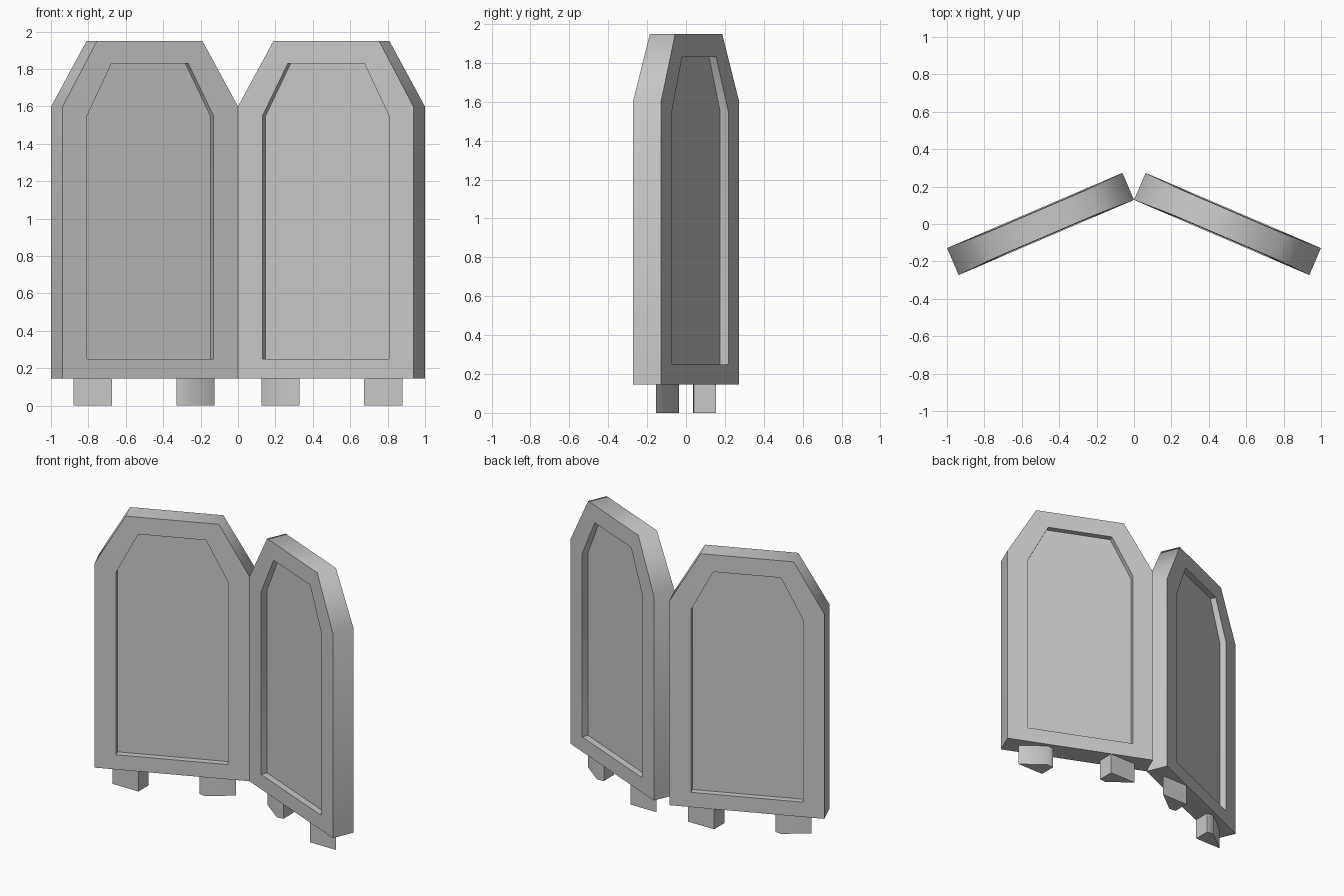
import bpy, bmesh, math
from mathutils import Vector

cube = bpy.data.objects.get("Cube")
if cube:
    bpy.data.objects.remove(cube, do_unlink=True)

ANGLE = math.radians(23.2)
WIDTH, THICK, DEPTH = 1.02, 0.157, 0.045
HINGE_Y = 0.129

# One plain grey for everything
grey = bpy.data.materials.new("plain_grey")
grey.use_nodes = True
colour = (0.58, 0.58, 0.58, 1)
grey.diffuse_color = colour
grey.node_tree.nodes["Principled BSDF"].inputs["Base Color"].default_value = colour


def make_object(name, bm, angle):
    bmesh.ops.recalc_face_normals(bm, faces=bm.faces)
    mesh = bpy.data.meshes.new(name)
    bm.to_mesh(mesh)
    bm.free()
    mesh.materials.append(grey)
    obj = bpy.data.objects.new(name, mesh)
    bpy.context.collection.objects.link(obj)
    bpy.ops.object.select_all(action="DESELECT")
    obj.select_set(True)
    bpy.context.view_layer.objects.active = obj
    bpy.ops.object.shade_smooth_by_angle(angle=math.radians(angle))


def outline(margin, bottom, shoulder, top, cut):
    """Upright panel outline with two cut upper corners."""
    a, b = margin, WIDTH - margin
    return [(a, bottom), (b, bottom), (b, shoulder),
            (b - cut, top), (a + cut, top), (a, shoulder)]


def place(side, u, v, z):
    """Panel width u and thickness v turned about the hinge."""
    x = u * math.cos(ANGLE) + v * math.sin(ANGLE)
    y = HINGE_Y - u * math.sin(ANGLE) + v * math.cos(ANGLE)
    return Vector((side * x, y, z))


def bridge(bm, a, b):
    for i in range(len(a)):
        j = (i + 1) % len(a)
        bm.faces.new((a[i], a[j], b[j], b[i]))


def folding_panel(name, side):
    bm = bmesh.new()
    rim = outline(0, 0.145, 1.6, 1.95, 0.203)
    recess = outline(0.142, 0.25, 1.55, 1.83, 0.145)

    def ring(points, face, sink):
        verts = []
        for u, z in points:
            # the slab thins slightly above the shoulders
            half = THICK / 2 - 0.008 * max(0, z - 1.6) / 0.35
            if sink:
                half = THICK / 2 - DEPTH
            verts.append(bm.verts.new(place(side, u, THICK / 2 + face * half, z)))
        return verts

    rims = []
    for face in (-1, 1):
        outer = ring(rim, face, False)
        inner = ring(recess, face, False)
        floor = ring(recess, face, True)
        bridge(bm, outer, inner)
        bridge(bm, inner, floor)
        bm.faces.new(floor)
        rims.append(outer)
    bridge(bm, rims[0], rims[1])
    make_object(name, bm, 62)


def foot(name, side, points):
    bm = bmesh.new()
    rings = [[bm.verts.new((side * x, y, z)) for x, y in points] for z in (0, 0.15)]
    bridge(bm, *rings)
    for r in rings:
        bm.faces.new(r)
    make_object(name, bm, 60)


# Foot footprints: the outer one is the inner one turned about the panel centre
inner_foot = [(0.125, 0.155), (0.28, 0.035), (0.33, 0.04), (0.33, 0.155)]
outer_foot = [(1.005 - x, -y) for x, y in inner_foot]

for label, side in (("left", 1), ("right", -1)):
    folding_panel(label + "_panel", side)
    foot(label + "_inner_foot", side, inner_foot)
    foot(label + "_outer_foot", side, outer_foot)
